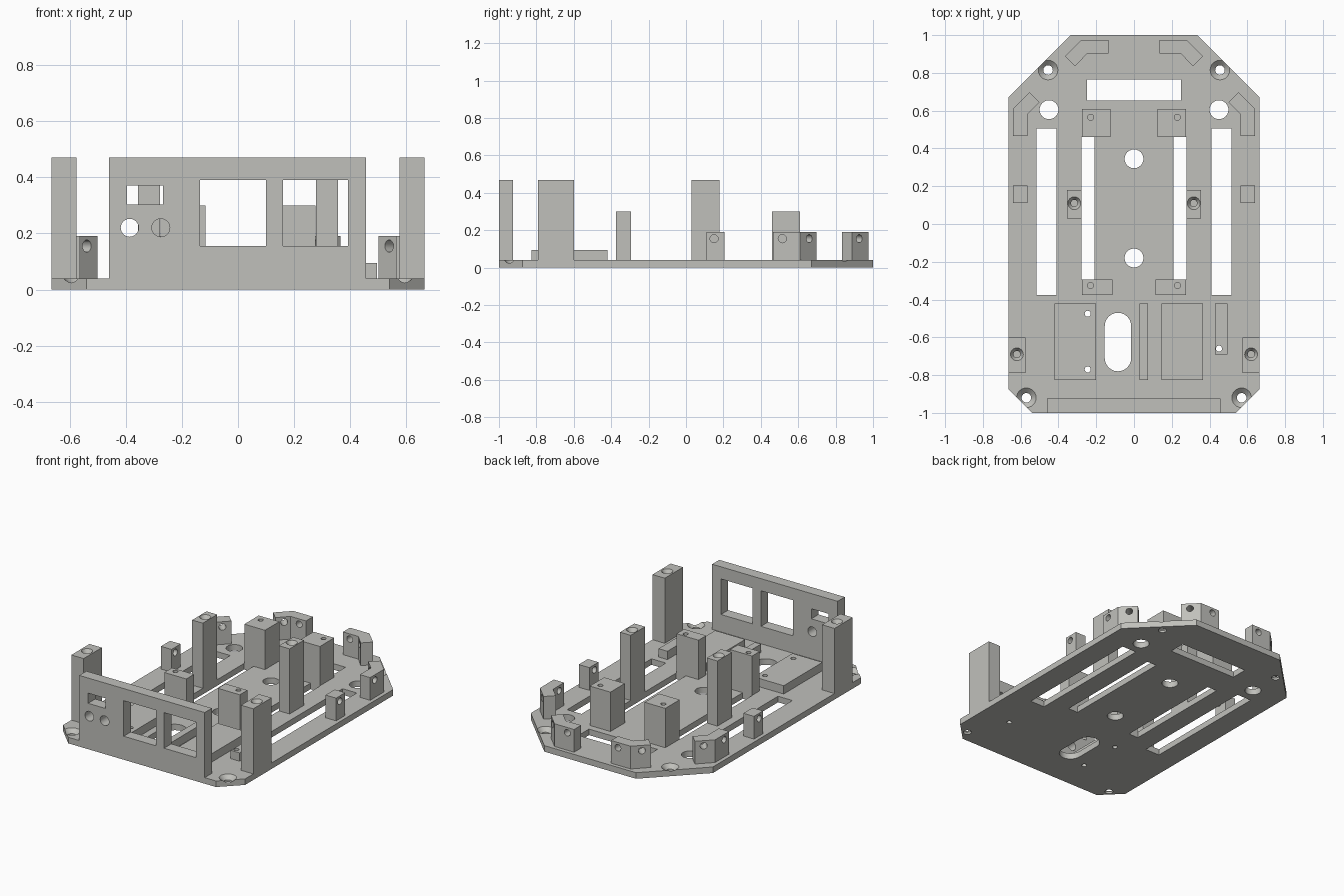
import bpy, bmesh, math
from mathutils import Vector

if "Cube" in bpy.data.objects:
    bpy.data.objects.remove(bpy.data.objects["Cube"])

grey = bpy.data.materials.new("warm_grey_plastic")
grey.diffuse_color = (0.53, 0.53, 0.5, 1)
grey.use_nodes = True
grey.node_tree.nodes["Principled BSDF"].inputs["Base Color"].default_value = grey.diffuse_color
T = 0.04          # base plate thickness


def new_object(name, bm):
    bmesh.ops.recalc_face_normals(bm, faces=bm.faces)
    mesh = bpy.data.meshes.new(name)
    bm.to_mesh(mesh)
    bm.free()
    mesh.materials.append(grey)
    ob = bpy.data.objects.new(name, mesh)
    bpy.context.collection.objects.link(ob)
    return ob


def prism(name, pts, z0, z1):
    bm = bmesh.new()
    face = bm.faces.new([bm.verts.new((x, y, z0)) for x, y in pts])
    top = bmesh.ops.extrude_face_region(bm, geom=[face])["geom"]
    bmesh.ops.translate(bm, vec=(0, 0, z1 - z0),
                        verts=[v for v in top if isinstance(v, bmesh.types.BMVert)])
    return new_object(name, bm)


def box(name, x0, x1, y0, y1, z0, z1):
    return prism(name, [(x0, y0), (x1, y0), (x1, y1), (x0, y1)], z0, z1)


def lathe(pos, axis, profile, n=24):
    """Turned cutter: profile is (radius, distance along axis)."""
    bm = bmesh.new()
    q = Vector((0, 0, 1)).rotation_difference(Vector(axis).normalized())
    rings = []
    for r, d in profile:
        rings.append([bm.verts.new(Vector(pos) + q @ Vector(
            (r * math.cos(2 * math.pi * i / n), r * math.sin(2 * math.pi * i / n), d)))
            for i in range(n)])
    for a, b in zip(rings, rings[1:]):
        for i in range(n):
            j = (i + 1) % n
            bm.faces.new((a[i], a[j], b[j], b[i]))
    bm.faces.new(rings[0])
    bm.faces.new(rings[-1])
    return new_object("cutter", bm)


def bore(x, y, r, z0=-0.1, z1=0.2):
    return lathe((x, y, 0), (0, 0, 1), [(r, z0), (r, z1)])


def side_hole(x, y, axis):
    return lathe((x, y, 0.155), axis, [(0.022, -0.06), (0.022, 0.06)], 12)


def cut(ob, cutters):
    for c in cutters:
        c.hide_render = True
        m = ob.modifiers.new("cut", 'BOOLEAN')
        m.operation, m.solver, m.object = 'DIFFERENCE', 'EXACT', c
        bpy.context.view_layer.objects.active = ob
        bpy.ops.object.modifier_apply(modifier=m.name)
        bpy.data.objects.remove(c, do_unlink=True)
    bpy.ops.object.select_all(action='DESELECT')
    ob.select_set(True)
    bpy.context.view_layer.objects.active = ob
    bpy.ops.object.shade_smooth_by_angle(angle=math.radians(32))


# Base plate with chamfered corners
half = [(0.54, -1), (0.665, -0.875), (0.665, 0.67), (0.335, 1)]
plate = prism("base_plate", half + [(-x, y) for x, y in reversed(half)], 0, T)
cuts = [box("cutter", -0.25, 0.25, 0.655, 0.765, -0.1, 0.2),
        bore(0, 0.345, 0.05), bore(0, -0.18, 0.05),
        bore(-0.245, -0.475, 0.016), bore(-0.245, -0.77, 0.016), bore(0.45, -0.66, 0.016)]
# Rounded cable opening
oblong = [(-0.085 + 0.07 * math.cos(a), c + 0.07 * math.sin(a))
          for c, start in ((-0.54, 0), (-0.71, math.pi))
          for a in [start + math.pi * i / 12 for i in range(13)]]
cuts.append(prism("cutter", oblong, -0.1, 0.2))
for s in (-1, 1):
    cuts.append(box("cutter", *sorted((s * 0.41, s * 0.515)), -0.375, 0.505, -0.1, 0.2))
    cuts.append(box("cutter", *sorted((s * 0.208, s * 0.278)), -0.295, 0.46, -0.1, 0.2))
    cuts.append(bore(s * 0.45, 0.605, 0.05))
    # Countersunk corner screw holes
    for x, y in ((0.455, 0.815), (0.57, -0.92)):
        cuts.append(lathe((s * x, y, 0), (0, 0, 1),
                          [(0.025, -0.1), (0.025, 0.014), (0.052, T), (0.052, 0.1)]))
cut(plate, cuts)

# Front panel with connector windows
panel = box("front_panel", -0.46, 0.457, -1, -0.925, T, 0.47)
cuts = [box("cutter", x0, x1, -1.1, -0.8, z0, z1) for x0, x1, z0, z1 in
        ((-0.135, 0.10, 0.155, 0.39), (0.16, 0.392, 0.155, 0.39), (-0.395, -0.268, 0.303, 0.37))]
cuts += [lathe((x, -0.96, 0.22), (0, 1, 0), [(0.032, -0.1), (0.032, 0.1)])
         for x in (-0.386, -0.275)]
cut(panel, cuts)

# Low pads behind the panel
for name, x0, x1, y0, holes in (
        ("left_board_pad", -0.42, -0.2, -0.825, [(-0.245, -0.475), (-0.245, -0.77)]),
        ("centre_rail", 0.03, 0.075, -0.825, []),
        ("right_board_pad", 0.145, 0.365, -0.825, []),
        ("right_rail", 0.43, 0.495, -0.69, [(0.45, -0.66)])):
    pad = box(name, x0, x1, y0, -0.42, T, 0.095)
    cut(pad, [bore(x, y, 0.016) for x, y in holes])

for s, side in ((-1, "left"), (1, "right")):
    def span(a, b):
        return sorted((s * a, s * b))

    # Tall posts with countersunk screw holes
    for name, a, b, y0, y1, hx, hy in (
            ("front_post", 0.575, 0.665, -0.79, -0.6, 0.62, -0.69),
            ("middle_post", 0.278, 0.356, 0.03, 0.18, 0.316, 0.11)):
        post = box(f"{side}_{name}", *span(a, b), y0, y1, T, 0.47)
        cut(post, [lathe((s * hx, hy, 0), (0, 0, 1),
                         [(0.018, 0.2), (0.018, 0.445), (0.034, 0.47), (0.034, 0.5)])])

    # Short standoffs with pilot holes
    for name, a, b, y0, y1, hy in (("rear_standoff", 0.125, 0.276, 0.46, 0.61, 0.565),
                                   ("front_standoff", 0.115, 0.276, -0.375, -0.295, -0.325)):
        stand = box(f"{side}_{name}", *span(a, b), y0, y1, T, 0.3)
        cut(stand, [bore(s * 0.23, hy, 0.016, 0.15, 0.4)])

    # Side tab
    tab = box(f"{side}_side_tab", *span(0.563, 0.64), 0.11, 0.205, T, 0.19)
    cut(tab, [side_hole(s * 0.6, 0.15, (1, 0, 0))])

    # Bent corner brackets
    side_pts = [(0.64, 0.465), (0.64, 0.61), (0.553, 0.697), (0.5, 0.645),
                (0.565, 0.58), (0.565, 0.465)]
    bracket = prism(f"{side}_side_bracket", [(s * x, y) for x, y in side_pts], T, 0.19)
    cut(bracket, [side_hole(s * 0.605, 0.515, (1, 0, 0)),
                  side_hole(s * 0.565, 0.633, (s, 1, 0))])
    rear_pts = [(0.365, 0.888), (0.278, 0.975), (0.135, 0.975), (0.135, 0.902),
                (0.248, 0.902), (0.312, 0.835)]
    bracket = prism(f"{side}_rear_bracket", [(s * x, y) for x, y in rear_pts], T, 0.19)
    cut(bracket, [side_hole(s * 0.185, 0.94, (0, 1, 0)),
                  side_hole(s * 0.3, 0.9, (s, 1, 0))])
